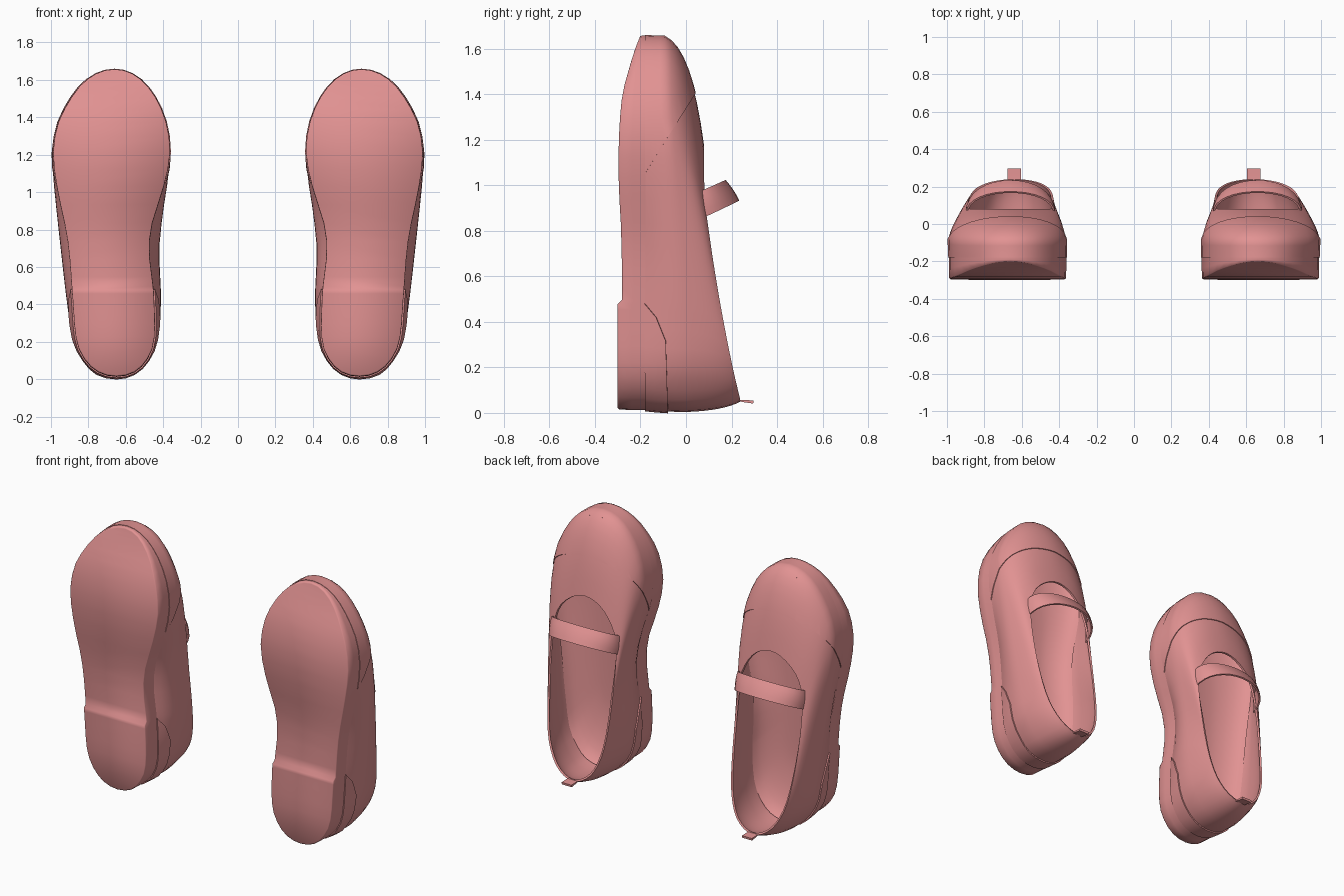
import bpy, bmesh, math
from mathutils import Vector

if "Cube" in bpy.data.objects:
    bpy.data.objects.remove(bpy.data.objects["Cube"])

pink = bpy.data.materials.new("rose_pink")
pink.diffuse_color = (0.76, 0.29, 0.29, 1)
pink.use_nodes = True
pink.node_tree.nodes["Principled BSDF"].inputs["Base Color"].default_value = pink.diffuse_color

# Outlines, heel to toe: (z, inner x, outer x)
BASE = [(0.015, .65, .65), (.035, .56, .74), (.1, .49, .815), (.2, .45, .862), (.45, .45, .885),
        (.7, .475, .905), (.85, .455, .93), (1.0, .405, .963), (1.2, .364, .988), (1.36, .381, .964),
        (1.49, .432, .90), (1.59, .507, .82), (1.64, .583, .74), (1.655, .66, .66)]
MID = [(0.004, .65, .65), (.028, .555, .755), (.1, .48, .825), (.2, .434, .88), (.4, .412, .913),
       (.7, .42, .948), (.9, .4, .97), (1.05, .377, .985), (1.2, .364, .992), (1.36, .381, .966),
       (1.49, .432, .903), (1.59, .507, .822), (1.638, .583, .74), (1.652, .66, .66)]
RIM = [(.05, .64, .64), (.07, .57, .71), (.13, .505, .78), (.25, .458, .84), (.4, .438, .868),
       (.6, .43, .885), (.8, .43, .89), (.95, .442, .88), (1.06, .49, .84), (1.13, .55, .77),
       (1.17, .66, .66)]
# Heights out from the ground side: (z, y)
MID_Y = [(0, .0), (.5, -.02), (1.0, -.06), (1.4, -.09), (1.652, -.095)]
RIM_Y = [(.05, .24), (.2, .205), (.4, .165), (.6, .13), (.8, .1), (.95, .082), (1.17, .08)]
BOTTOM_Y = [(0, -.28), (.5, -.28), (.8, -.285), (1.0, -.295), (1.2, -.295), (1.4, -.28),
            (1.5, -.255), (1.6, -.225), (1.66, -.2)]


def hermite(keys, vals, k):
    """Smooth interpolation through the keyed values."""
    n = len(keys)
    k = min(max(k, keys[0]), keys[-1])
    i = max(j for j in range(n - 1) if keys[j] <= k)

    def slope(j):
        a, b = max(j - 1, 0), min(j + 1, n - 1)
        return (vals[b] - vals[a]) / (keys[b] - keys[a])
    h = keys[i + 1] - keys[i]
    t = (k - keys[i]) / h
    return ((2*t**3 - 3*t*t + 1) * vals[i] + (t**3 - 2*t*t + t) * h * slope(i)
            + (3*t*t - 2*t**3) * vals[i + 1] + (t**3 - t*t) * h * slope(i + 1))


def height(table, z):
    return hermite([r[0] for r in table], [r[1] for r in table], z)


def to_u(table, z):
    f = (z - table[0][0]) / (table[-1][0] - table[0][0])
    return math.acos(1 - 2 * min(max(f, 0), 1)) / math.pi


N = 26
US = sorted([i / N for i in range(N + 1)] + [to_u(BASE, .474), to_u(BASE, .494)])


def loop(table, y_of):
    """Closed outline: outer side heel to toe, then inner side back."""
    keys = [to_u(table, r[0]) for r in table]
    z0, z1 = table[0][0], table[-1][0]
    side = [[], []]
    for u in US:
        z = z0 + (z1 - z0) * (1 - math.cos(math.pi * u)) / 2
        for s in (0, 1):
            x = hermite(keys, [r[2 - s] for r in table], u)
            side[s].append(Vector((x, y_of(z), z)))
    return side[0] + side[1][-2:0:-1]


def finish(name, bm, thick=0.0, offset=-1, angle=40):
    bmesh.ops.recalc_face_normals(bm, faces=bm.faces)
    me = bpy.data.meshes.new(name)
    bm.to_mesh(me)
    bm.free()
    me.materials.append(pink)
    ob = bpy.data.objects.new(name, me)
    bpy.context.collection.objects.link(ob)
    bpy.ops.object.select_all(action='DESELECT')
    ob.select_set(True)
    bpy.context.view_layer.objects.active = ob
    if thick:
        m = ob.modifiers.new("thickness", 'SOLIDIFY')
        m.thickness, m.offset = thick, offset
        bpy.ops.object.modifier_apply(modifier=m.name)
    m = ob.modifiers.new("pair", 'MIRROR')
    m.use_mirror_merge = False
    bpy.ops.object.modifier_apply(modifier=m.name)
    bpy.ops.object.shade_smooth_by_angle(angle=math.radians(angle))


def loft(rings, cap=None):
    """Skin closed rings; cap is the ring index closed with strips across."""
    bm = bmesh.new()
    vs = [[bm.verts.new(p) for p in r] for r in rings]
    n = len(rings[0])
    for a, b in zip(vs, vs[1:]):
        for i in range(n):
            j = (i + 1) % n
            bm.faces.new((a[i], a[j], b[j], b[i]))
    if cap is not None:
        r = vs[cap]
        for i in range(len(US) - 1):
            quad = [r[i], r[i + 1], r[(n - i - 1) % n], r[(n - i) % n]]
            bm.faces.new(list(dict.fromkeys(quad)))
    return bm


def bezier(a, b, c, t):
    return a * (1 - t)**2 + b * 2 * t * (1 - t) + c * t * t


base = loop(BASE, lambda z: -.18)
mid = loop(MID, lambda z: height(MID_Y, z))
rim = loop(RIM, lambda z: height(RIM_Y, z))


def shoulder(b, c):
    """Control point that rounds the upper, lower at the sides of the toe."""
    toe = min(max((b.z - .85) / .4, 0), 1)
    f = .68 - .12 * toe * abs(b.x - .66) / .33
    return Vector((b.x * .72 + c.x * .28, b.y + (c.y - b.y) * f, b.z * .89 + c.z * .11))


def upper_mesh():
    rings = []
    for k in range(4):                      # side wall
        rings.append([bezier(a, Vector((b.x, (a.y + b.y) / 2, b.z)), b, k / 4)
                      for a, b in zip(base, mid)])
    for k in range(9):                      # curve over to the opening
        rings.append([bezier(b, shoulder(b, c), c, k / 8) for b, c in zip(mid, rim)])
    return loft(rings)


def panel(name, planes, thick):
    """Overlay cut from the upper by planes in the y-z side profile."""
    bm = upper_mesh()
    bmesh.ops.recalc_face_normals(bm, faces=bm.faces)
    for (y, z), (ny, nz) in planes:
        bmesh.ops.bisect_plane(bm, geom=bm.verts[:] + bm.edges[:] + bm.faces[:],
                               plane_co=(0, y, z), plane_no=(0, ny, nz), clear_outer=True)
    finish(name, bm, thick, 1)


# Upper with its opening, toe cap and heel counter
finish("upper", upper_mesh(), .012)
panel("toe_cap", [((-.18, 1.05), (.34, -.21))], .005)
panel("heel_counter", [((-.18, .48), (.06, .05)), ((-.09, .32), (.10, .04)),
                       ((-.085, .2), (1, .03))], .008)


# Sole with a low heel block
def bottom(z):
    return -.30 if z < .485 else height(BOTTOM_Y, z)


def scaled(p, s, y):
    """Shrink an outline point towards the middle of the shoe."""
    return Vector((.66 + (p.x - .66) * s, y, .83 + (p.z - .83) * (1 - (1 - s) * .6)))


def sole_ring(f, s):
    return [scaled(p, s, -.178 + (bottom(p.z) + .178) * f) for p in base]


finish("sole", loft([sole_ring(0, 1.005), sole_ring(.5, 1.005), sole_ring(.95, 1),
                     sole_ring(1, .985)], cap=3), angle=100)

# Rounded footbed inside the upper
wall = [a.lerp(b, .8) for a, b in zip(base, mid)]
rings = []
for k in range(7):
    a = math.radians(10 + 11 * k)
    rings.append([scaled(p, .97 * math.cos(a), -.035 - .13 * math.sin(a)) for p in wall])
finish("footbed", loft(rings, cap=6), angle=100)

# Instep strap, slightly crowned
bm = bmesh.new()
rows = []
for i in range(17):
    a = math.pi * i / 16
    t = math.sin(a) ** .85
    x = .66 - .232 * math.cos(a)
    low = Vector((x, .06 + .17 * t, .85 + .08 * t))
    high = Vector((x, .055 + .115 * t, .97 + .05 * t))
    out = Vector((-math.cos(a), .85 * t, .5 * t)) * .004
    rows.append([bm.verts.new(low.lerp(high, k / 4) + out * math.sin(math.pi * k / 4))
                 for k in range(5)])
for p, q in zip(rows, rows[1:]):
    for k in range(4):
        bm.faces.new((p[k], p[k + 1], q[k + 1], q[k]))
finish("strap", bm, .01, 0)

# Pull tab at the heel
bm = bmesh.new()
prof = [(.225, .052), (.26, .046), (.295, .041), (.297, .055), (.26, .056), (.23, .058)]
f = bm.faces.new([bm.verts.new((.605, y, z)) for y, z in prof])
new = bmesh.ops.extrude_face_region(bm, geom=[f])["geom"]
bmesh.ops.translate(bm, vec=(.07, 0, 0), verts=[v for v in new if isinstance(v, bmesh.types.BMVert)])
finish("pull_tab", bm)
